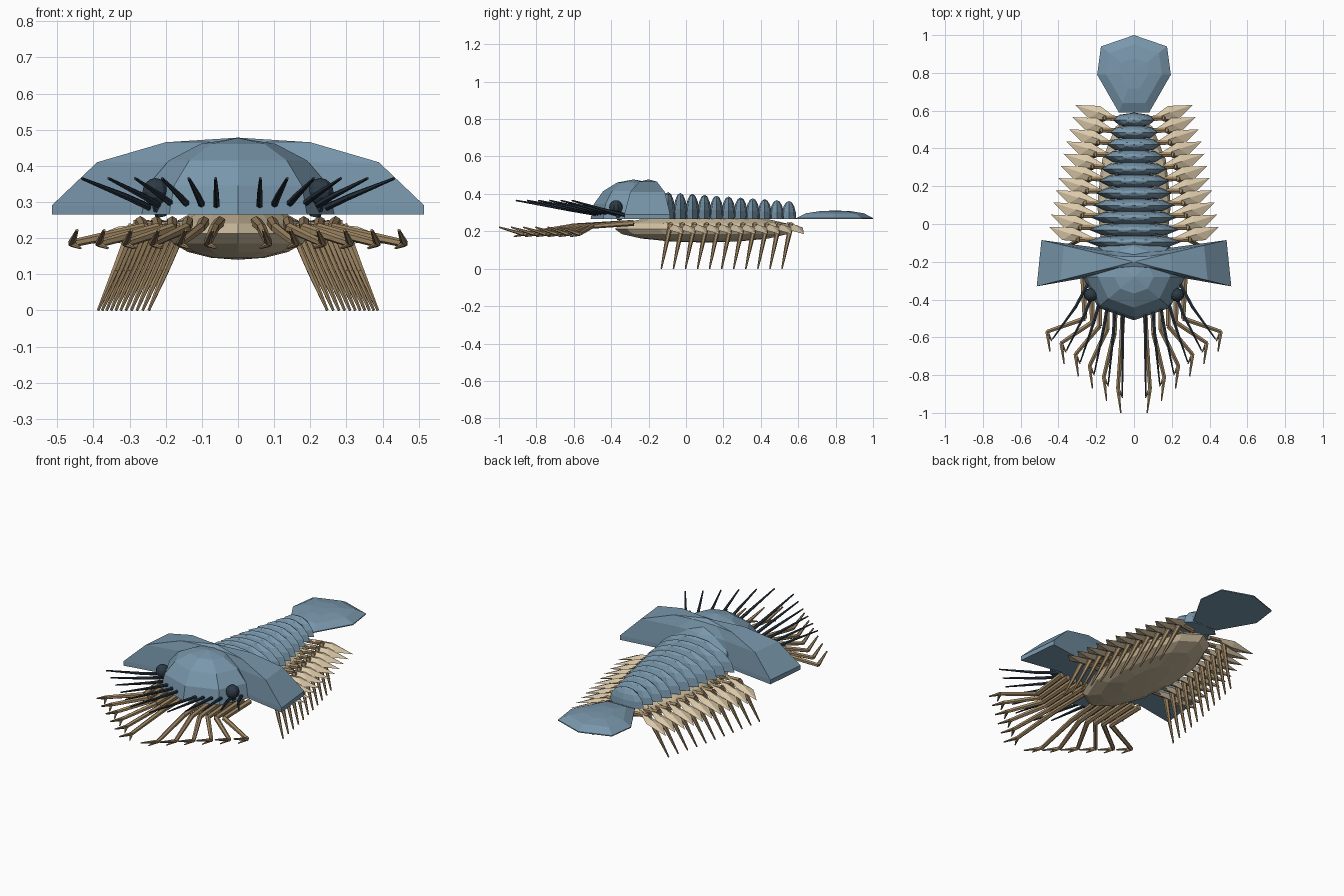
import bpy, bmesh, math
from mathutils import Vector, Matrix

cube = bpy.data.objects.get("Cube")
if cube:
    bpy.data.objects.remove(cube, do_unlink=True)


def material(name, rgb):
    m = bpy.data.materials.new(name)
    m.use_nodes = True
    m.diffuse_color = (*rgb, 1)
    m.node_tree.nodes["Principled BSDF"].inputs["Base Color"].default_value = (*rgb, 1)
    return m


SHELL = material("slate blue shell", (0.19, 0.31, 0.41))
CREAM = material("cream gill", (0.72, 0.59, 0.40))
BELLY = material("pale belly", (0.60, 0.50, 0.34))
TAN = material("tan limb", (0.36, 0.25, 0.13))
DARK = material("dark navy", (0.025, 0.042, 0.06))


def finish(name, bm, mat):
    bmesh.ops.recalc_face_normals(bm, faces=bm.faces)
    mesh = bpy.data.meshes.new(name)
    bm.to_mesh(mesh)
    bm.free()
    mesh.materials.append(mat)
    ob = bpy.data.objects.new(name, mesh)
    bpy.context.collection.objects.link(ob)
    return ob


def ball(name, centre, radii, mat, sides=8, rings=8, half=False):
    bm = bmesh.new()
    bmesh.ops.create_uvsphere(bm, u_segments=sides, v_segments=rings, radius=1)
    if half:
        geom = bm.verts[:] + bm.edges[:] + bm.faces[:]
        bmesh.ops.bisect_plane(bm, geom=geom, plane_co=(0, 0, 0),
                               plane_no=(0, 0, 1), clear_inner=True)
        bmesh.ops.holes_fill(bm, edges=[e for e in bm.edges if e.is_boundary])
    bmesh.ops.transform(bm, verts=bm.verts,
                        matrix=Matrix.Translation(centre) @ Matrix.Diagonal((*radii, 1)))
    return finish(name, bm, mat)


def plate(name, half_outline, mid_y, height, rings, mat):
    """Domed plate: a mirrored outline shrinks towards its middle as it rises."""
    outline = half_outline + [(-x, y) for x, y in reversed(half_outline) if x]
    n = len(outline)
    bm = bmesh.new()
    loops = [[bm.verts.new((x * s, mid_y + (y - mid_y) * s, BASE + height * h))
              for x, y in outline] for s, h in rings]
    for low, high in zip(loops, loops[1:]):
        for i in range(n):
            j = (i + 1) % n
            bm.faces.new((low[i], low[j], high[j], high[i]))
    top = bm.verts.new((0, mid_y, BASE + height))
    for i in range(n):
        bm.faces.new((loops[-1][i], loops[-1][(i + 1) % n], top))
    bm.faces.new(loops[0][::-1])
    return finish(name, bm, mat)


def limb(bm, points, radii, sides=6):
    """Chain of tapered rods through the points."""
    for a, b, ra, rb in zip(points, points[1:], radii, radii[1:]):
        a, b = Vector(a), Vector(b)
        d = b - a
        m = Matrix.Translation((a + b) / 2) @ d.to_track_quat('Z', 'Y').to_matrix().to_4x4()
        bmesh.ops.create_cone(bm, cap_ends=True, segments=sides, radius1=ra,
                              radius2=rb, depth=d.length, matrix=m)


def leaf(bm, points):
    verts = [bm.verts.new(p) for p in points]
    bmesh.ops.convex_hull(bm, input=verts)


BASE = 0.265
RINGS = [(1, 0), (1, 0.12), (0.757, 0.68), (0.388, 0.94)]

# Head, side wings of the carapace, tail fan
ball("head_dome", (0, -0.28, BASE), (0.27, 0.23, 0.212), SHELL, half=True)
plate("carapace_wings", [(0, -0.27), (0.2, -0.275), (0.515, -0.33),
                         (0.49, -0.085), (0.2, -0.125), (0, -0.13)],
      -0.2, 0.213, RINGS, SHELL)
plate("tail_fan", [(0, 1.0), (0.175, 0.94), (0.195, 0.79), (0.08, 0.59)],
      0.8, 0.046, RINGS, SHELL)

# Belly
ball("belly", (0, 0.1, 0.213), (0.195, 0.48, 0.073), BELLY, sides=12)

# Body segments with their gill flaps and walking legs
COUNT = 11
for i in range(COUNT):
    t = i / (COUNT - 1)
    y = -0.095 + 0.0645 * i
    w = 0.25 - 0.11 * t - 0.03 * t * t
    ball(f"body_segment_{i + 1}", (0, y, BASE), (w, 0.04, 0.145 - 0.048 * t),
         SHELL, half=True)
    flaps, legs = bmesh.new(), bmesh.new()
    for s in (1, -1):
        tip = w + 0.2
        leaf(flaps, [(s * w * 0.6, y - 0.01, 0.25), (s * (w + 0.07), y + 0.075, 0.22),
                     (s * tip, y + 0.08, 0.185), (s * (tip - 0.07), y + 0.01, 0.205),
                     (s * (w + 0.08), y + 0.04, 0.232), (s * (w + 0.08), y + 0.04, 0.2)])
        limb(legs, [(s * w * 0.5, y + 0.01, 0.225), (s * (w + 0.04), y + 0.012, 0.235),
                    (s * (w + 0.09), y - 0.015, 0.11), (s * (w + 0.137), y - 0.037, 0)],
             [0.013, 0.015, 0.01, 0.004])
    finish(f"gill_flaps_{i + 1}", flaps, CREAM)
    finish(f"walking_legs_{i + 1}", legs, TAN)

# Grasping arms with hooked tips, and the dark feelers above them
for k in range(6):
    arms, feelers = bmesh.new(), bmesh.new()
    for s in (1, -1):
        knee = (s * (0.085 + 0.075 * k), -0.87 + 0.06 * k, 0.185)
        limb(arms, [(s * (0.05 + 0.044 * k), -0.28, 0.245),
                    (s * (0.065 + 0.039 * k), -0.6 + 0.02 * k, 0.228), knee,
                    (s * (0.07 + 0.075 * k), -1 + 0.065 * k, 0.222)],
             [0.016, 0.014, 0.011, 0.004])
        limb(arms, [knee, (knee[0] - s * 0.025, knee[1] - 0.05, 0.172)], [0.01, 0.003])
        limb(feelers, [(s * (0.06 + 0.037 * k), -0.44 + 0.024 * k, 0.285),
                       (s * (0.06 + 0.05 * k), -0.62 + 0.036 * k, 0.315),
                       (s * (0.062 + 0.074 * k), -0.91 + 0.06 * k, 0.365)],
             [0.01, 0.009, 0.004])
    finish(f"grasping_arms_{k + 1}", arms, TAN)
    finish(f"feelers_{k + 1}", feelers, DARK)

# Eyes on short stalks
for side, s in (("left", 1), ("right", -1)):
    ball(f"{side}_eye", (s * 0.228, -0.375, 0.328), (0.038, 0.036, 0.038), DARK, 10, 8)
    stalk = bmesh.new()
    limb(stalk, [(s * 0.21, -0.35, 0.265), (s * 0.228, -0.375, 0.328)], [0.02, 0.02])
    finish(f"{side}_eye_stalk", stalk, DARK)
